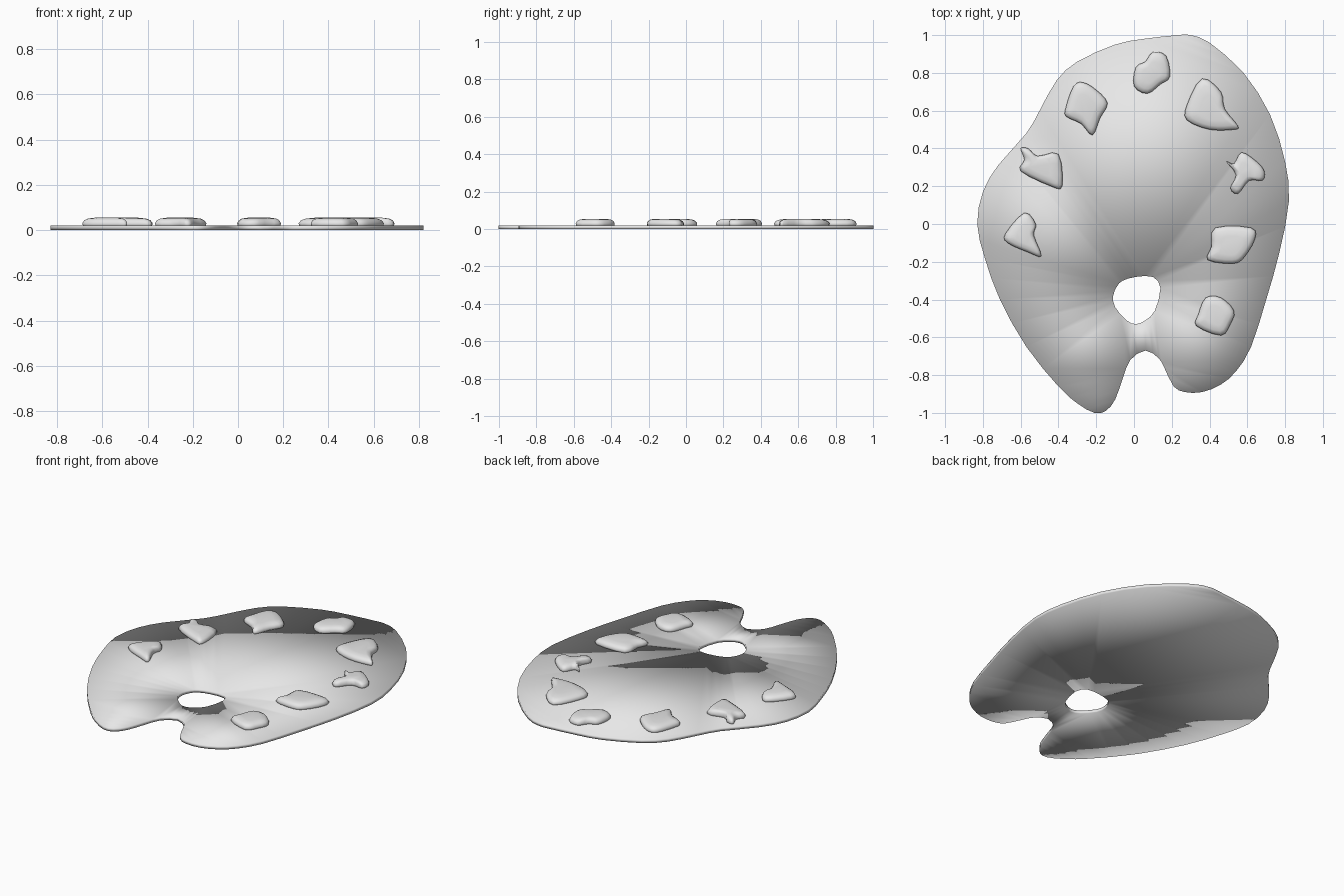
import bpy
import bmesh
from mathutils import Vector

default_cube = bpy.data.objects.get("Cube")
if default_cube:
    bpy.data.objects.remove(default_cube, do_unlink=True)

grey = bpy.data.materials.new("plain_grey")
grey.use_nodes = True
grey.diffuse_color = (0.8, 0.8, 0.8, 1)
grey.node_tree.nodes["Principled BSDF"].inputs["Base Color"].default_value = grey.diffuse_color


def smooth_loop(points, steps):
    """Closed spline through points given in hundredths of a unit."""
    pts = [Vector((x, y, 0)) / 100 for x, y in points]
    count = len(pts)
    result = []
    for i in range(count):
        before, start, end, after = (pts[(i + k) % count] for k in (-1, 0, 1, 2))
        for step in range(steps):
            t = step / steps
            bend = (before * 2 - start * 5 + end * 4 - after) * t * t
            twist = (start * 3 - before - end * 3 + after) * t * t * t
            result.append(start + ((end - before) * t + bend + twist) / 2)
    return result


def add_ring(bm, points):
    return [bm.verts.new(point) for point in points]


def finish(bm, name):
    """Turn a bmesh into a smooth shaded grey object."""
    mesh = bpy.data.meshes.new(name)
    bm.to_mesh(mesh)
    bm.free()
    mesh.materials.append(grey)
    for polygon in mesh.polygons:
        polygon.use_smooth = True
    obj = bpy.data.objects.new(name, mesh)
    bpy.context.collection.objects.link(obj)
    return obj


# Board: kidney outline with a front notch and a thumb hole
outline = [(23, 100), (30, 100), (40, 96), (58, 80), (72, 58), (80, 33), (82, 12),
           (77, -15), (70, -40), (62, -65), (54, -78), (46, -85), (36, -89), (27, -89),
           (21, -86), (16, -76), (13, -71), (6, -67), (-2, -72), (-6, -82), (-10, -93),
           (-15, -99), (-21, -100), (-30, -95), (-40, -86), (-57, -65), (-71, -40),
           (-79, -18), (-83, 0), (-80, 17), (-72, 31), (-57, 48), (-50, 60), (-41, 76),
           (-30, 86), (-10, 95), (5, 98)]
thumb_hole = [(-6, -30), (1, -28), (10, -28), (14, -34), (11, -46), (6, -51),
              (1, -53), (-4, -51), (-10, -44), (-11, -38), (-9, -33)]

bm = bmesh.new()
edges = []
for loop in (outline, thumb_hole):
    ring = add_ring(bm, smooth_loop(loop, 2))
    edges += [bm.edges.new((ring[i - 1], ring[i])) for i in range(len(ring))]
bmesh.ops.triangle_fill(bm, edges=edges, use_beauty=True, normal=(0, 0, 1))
board = finish(bm, "palette_board")
board.location.z = 0.01
solid = board.modifiers.new("thickness", "SOLIDIFY")
solid.thickness = 0.02
solid.offset = 0

# Paint dabs: irregular outlines lofted into low rounded mounds
dabs = {
    "back": [(0, 73), (7, 69), (14, 74), (19, 78), (17, 89), (10, 91), (6, 86), (1, 83)],
    "back_right": [(-36, 62), (-32, 73), (-27, 75), (-20, 71), (-14, 64), (-18, 56),
                   (-22, 47), (-28, 53), (-36, 57)],
    "back_left": [(28, 55), (28, 63), (36, 77), (46, 70), (48, 61), (55, 52),
                  (53, 50), (40, 50)],
    "middle_right": [(-60, 40), (-56, 40), (-51, 36), (-40, 37), (-38, 20), (-44, 20),
                     (-60, 28), (-58, 34)],
    "middle_left": [(49, 33), (53, 32), (57, 38), (65, 33), (69, 28), (68, 23),
                    (61, 23), (55, 16), (51, 19), (54, 26)],
    "front_right": [(-68, -5), (-58, 6), (-52, 0), (-53, -6), (-49, -17), (-56, -15),
                    (-67, -10)],
    "side_left": [(43, -2), (62, -2), (64, -8), (58, -18), (52, -21), (39, -19), (41, -12)],
    "front_left": [(38, -39), (46, -39), (53, -46), (51, -53), (46, -59), (33, -54),
                   (34, -48)],
}
mound_profile = [(0.97, 0.015), (1, 0.03), (0.93, 0.043), (0.78, 0.051), (0.5, 0.055)]

for place, points in dabs.items():
    rim = smooth_loop(points, 3)
    centre = sum(rim, Vector()) / len(rim)
    bm = bmesh.new()
    rings = []
    for scale, height in mound_profile:
        lift = Vector((0, 0, height))
        rings.append(add_ring(bm, [centre.lerp(p, scale) + lift for p in rim]))
    for low, high in zip(rings, rings[1:]):
        for i in range(len(rim)):
            bm.faces.new((low[i - 1], low[i], high[i], high[i - 1]))
    bm.faces.new(rings[0])
    bm.faces.new(rings[-1])
    bmesh.ops.recalc_face_normals(bm, faces=bm.faces)
    finish(bm, "paint_dab_" + place)
